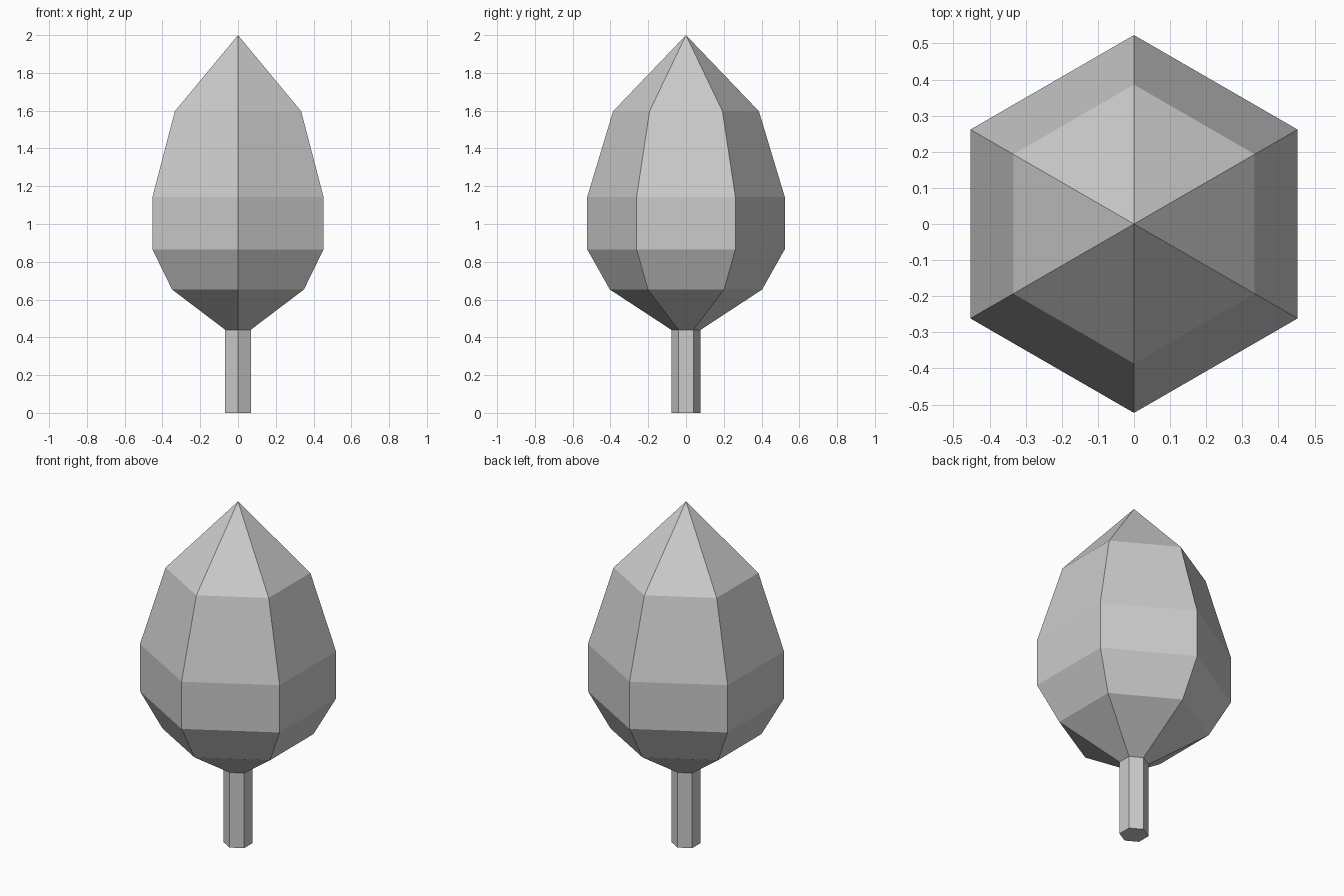
import bpy, bmesh
from math import sin, cos, tau

if "Cube" in bpy.data.objects:
    bpy.data.objects.remove(bpy.data.objects["Cube"])

SIDES = 6


def lathe(name, profile):
    """Six-sided turned shape from (radius, z) pairs; radius 0 makes a point."""
    bm = bmesh.new()
    rings = []
    for r, z in profile:
        if r == 0:
            rings.append([bm.verts.new((0, 0, z))] * SIDES)
        else:
            # corners point along +y and -y
            rings.append([bm.verts.new((-r * sin(tau * i / SIDES), r * cos(tau * i / SIDES), z))
                          for i in range(SIDES)])
    for low, high in zip(rings, rings[1:]):
        for i in range(SIDES):
            j = (i + 1) % SIDES
            corners = [low[i], low[j], high[j], high[i]]
            bm.faces.new(list(dict.fromkeys(corners)))
    # close the lower end when it stands on the ground
    if profile[0][1] == 0:
        bm.faces.new(rings[0][::-1])
    bm.normal_update()
    mesh = bpy.data.meshes.new(name)
    bm.to_mesh(mesh)
    bm.free()
    obj = bpy.data.objects.new(name, mesh)
    bpy.context.collection.objects.link(obj)
    return obj


# Trunk
lathe("trunk", [(0.078, 0), (0.078, 0.44)])

# Foliage: flares out from the trunk top and rises to a point
lathe("foliage", [(0.078, 0.44), (0.403, 0.653), (0.523, 0.866),
                  (0.523, 1.143), (0.386, 1.597), (0, 2.0)])
